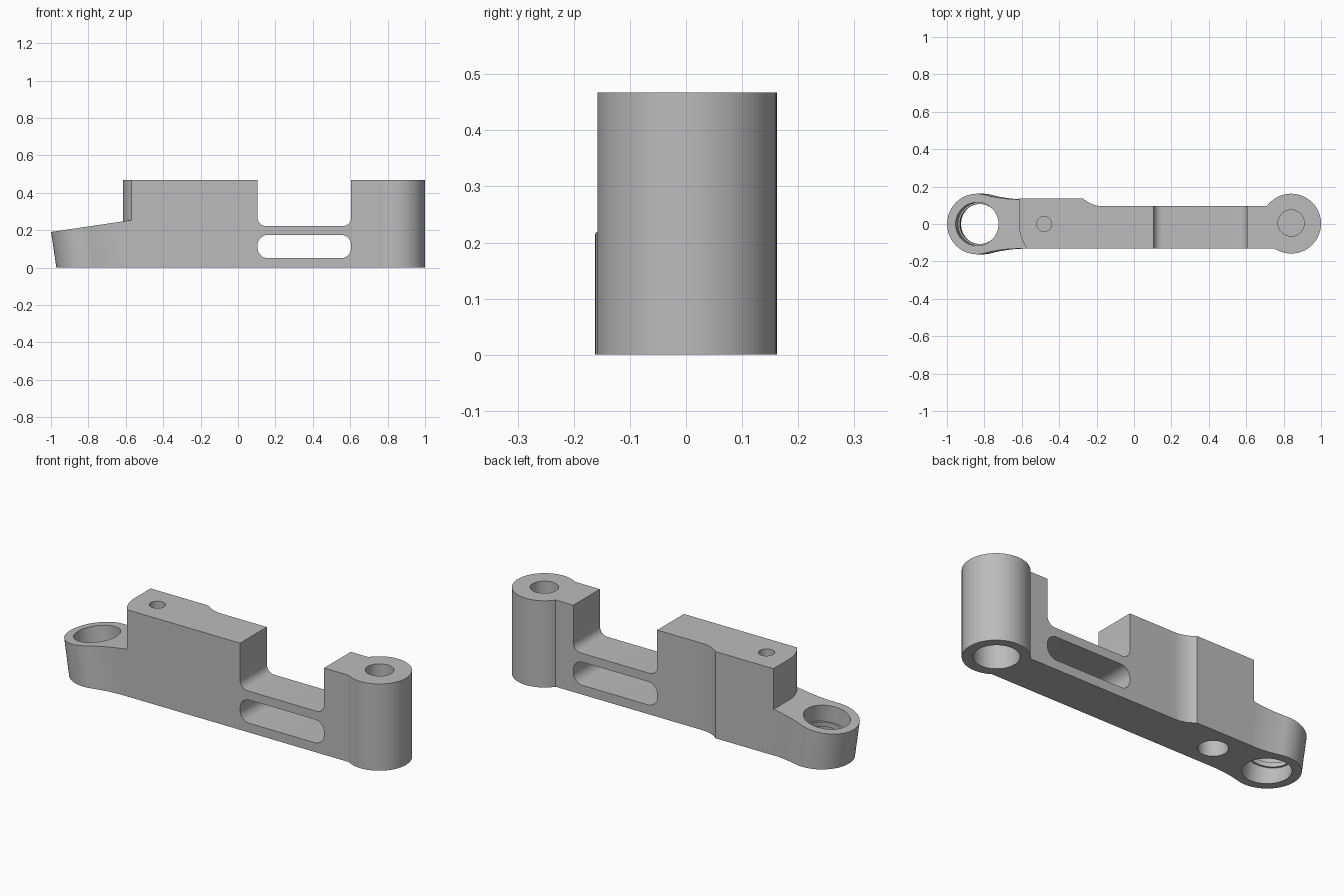
import bpy, bmesh, math
from mathutils import Matrix, Vector

if "Cube" in bpy.data.objects:
    bpy.data.objects.remove(bpy.data.objects["Cube"])

grey = bpy.data.materials.new("plain_grey")
grey.use_nodes = True
grey.diffuse_color = (0.5, 0.5, 0.5, 1)
grey.node_tree.nodes["Principled BSDF"].inputs["Base Color"].default_value = (0.5, 0.5, 0.5, 1)


def arc(cx, cy, r, start, end, n):
    """Points on an arc, angles in radians."""
    return [(cx + r * math.cos(start + (end - start) * i / n),
             cy + r * math.sin(start + (end - start) * i / n)) for i in range(n + 1)]


def prism(name, outline, low, high, matrix=Matrix(), floor=False):
    """Extrude an outline along local z; optionally trim it at the ground."""
    bm = bmesh.new()
    face = bm.faces.new([bm.verts.new((x, y, low)) for x, y in outline])
    new = bmesh.ops.extrude_face_region(bm, geom=[face])["geom"]
    bmesh.ops.translate(bm, vec=(0, 0, high - low),
                        verts=[v for v in new if isinstance(v, bmesh.types.BMVert)])
    bm.transform(matrix)
    if floor:
        geom = bm.verts[:] + bm.edges[:] + bm.faces[:]
        cut = bmesh.ops.bisect_plane(bm, geom=geom, plane_co=(0, 0, 0),
                                     plane_no=(0, 0, 1), clear_inner=True)
        edges = [e for e in cut["geom_cut"] if isinstance(e, bmesh.types.BMEdge)]
        bmesh.ops.contextual_create(bm, geom=edges)
    bmesh.ops.recalc_face_normals(bm, faces=bm.faces[:])
    mesh = bpy.data.meshes.new(name)
    bm.to_mesh(mesh)
    bm.free()
    mesh.materials.append(grey)
    obj = bpy.data.objects.new(name, mesh)
    bpy.context.collection.objects.link(obj)
    return obj


def disc(x, y, r, n=64):
    return arc(x, y, r, 0, math.tau, n)[:-1]


def rounded_rect(x0, x1, z0, z1, r):
    quarter = math.pi / 2
    corners = [(x1 - r, z1 - r), (x0 + r, z1 - r), (x0 + r, z0 + r), (x1 - r, z0 + r)]
    return [p for i, (x, z) in enumerate(corners)
            for p in arc(x, z, r, i * quarter, (i + 1) * quarter, 10)]


def combine(target, other, operation):
    mod = target.modifiers.new(operation.lower(), "BOOLEAN")
    mod.operation, mod.object, mod.solver = operation, other, "EXACT"
    bpy.context.view_layer.objects.active = target
    bpy.ops.object.modifier_apply(modifier=mod.name)
    bpy.data.objects.remove(other)


HEIGHT, HALF, BACK = 0.467, 0.132, 0.095

# Main bar: rounded left step, stepped back face
step_r, cove_r = 0.216, 0.158
outline = arc(-0.615 + step_r, 0, step_r, math.pi, math.pi + math.asin(HALF / step_r), 10)
outline += [(0.84, -HALF), (0.84, BACK)]
outline += arc(-0.165, BACK + cove_r, cove_r, -math.pi / 2, -math.pi / 2 - 0.71, 8)
outline += [(-0.27, 0.135), (-0.615, 0.135)]
body = prism("link_arm", outline, 0, HEIGHT)

# Upright boss on the right end
combine(body, prism("boss", disc(0.84, 0.002, 0.16, 80), 0, HEIGHT), "UNION")

# Tilted eye on the left end, blended into the bar by tangent coves
tilt = Matrix.Translation((-0.839, 0, 0.214)) @ Matrix.Rotation(-math.atan(0.148), 4, "Y")
eye_r, reach = 0.162, 0.225
blend_r = (reach ** 2 + HALF ** 2 - eye_r ** 2) / (2 * (eye_r - HALF))
touch = math.atan2(HALF + blend_r, reach)
half_outline = [(0.29, HALF)]
half_outline += arc(reach, HALF + blend_r, blend_r, -math.pi / 2, touch - math.pi, 10)
half_outline += arc(0, 0, eye_r, touch, math.pi, 32)[1:]
eye_outline = half_outline + [(x, -y) for x, y in reversed(half_outline[:-1])]
combine(body, prism("eye", eye_outline, -0.4, 0, tilt, floor=True), "UNION")

# Notch above and slot through the thin section
across = Matrix.Rotation(math.pi / 2, 4, "X")
for z0, z1, r in ((0.222, 0.7, 0.045), (0.05, 0.175, 0.055)):
    combine(body, prism("slot_cutter", rounded_rect(0.105, 0.605, z0, z1, r), -0.4, 0.4, across),
            "DIFFERENCE")

# Blind holes: x, y, radius, bottom, top
for x, y, r, low, high in ((0.84, 0.005, 0.07, 0.3, 0.6), (0.84, 0.005, 0.11, -0.1, 0.22),
                           (-0.48, 0, 0.04, 0.33, 0.6), (-0.48, 0, 0.072, -0.1, 0.2)):
    combine(body, prism("hole_cutter", disc(x, y, r), low, high), "DIFFERENCE")

# Tilted bore with a narrow retaining lip
for r, low, high in ((0.107, -0.4, 0.1), (0.116, -0.09, 0.1), (0.116, -0.4, -0.115)):
    combine(body, prism("bore_cutter", disc(0, 0, r), low, high, tilt), "DIFFERENCE")

bpy.ops.object.select_all(action="DESELECT")
body.select_set(True)
bpy.context.view_layer.objects.active = body
bpy.ops.object.shade_smooth_by_angle(angle=math.radians(25))
